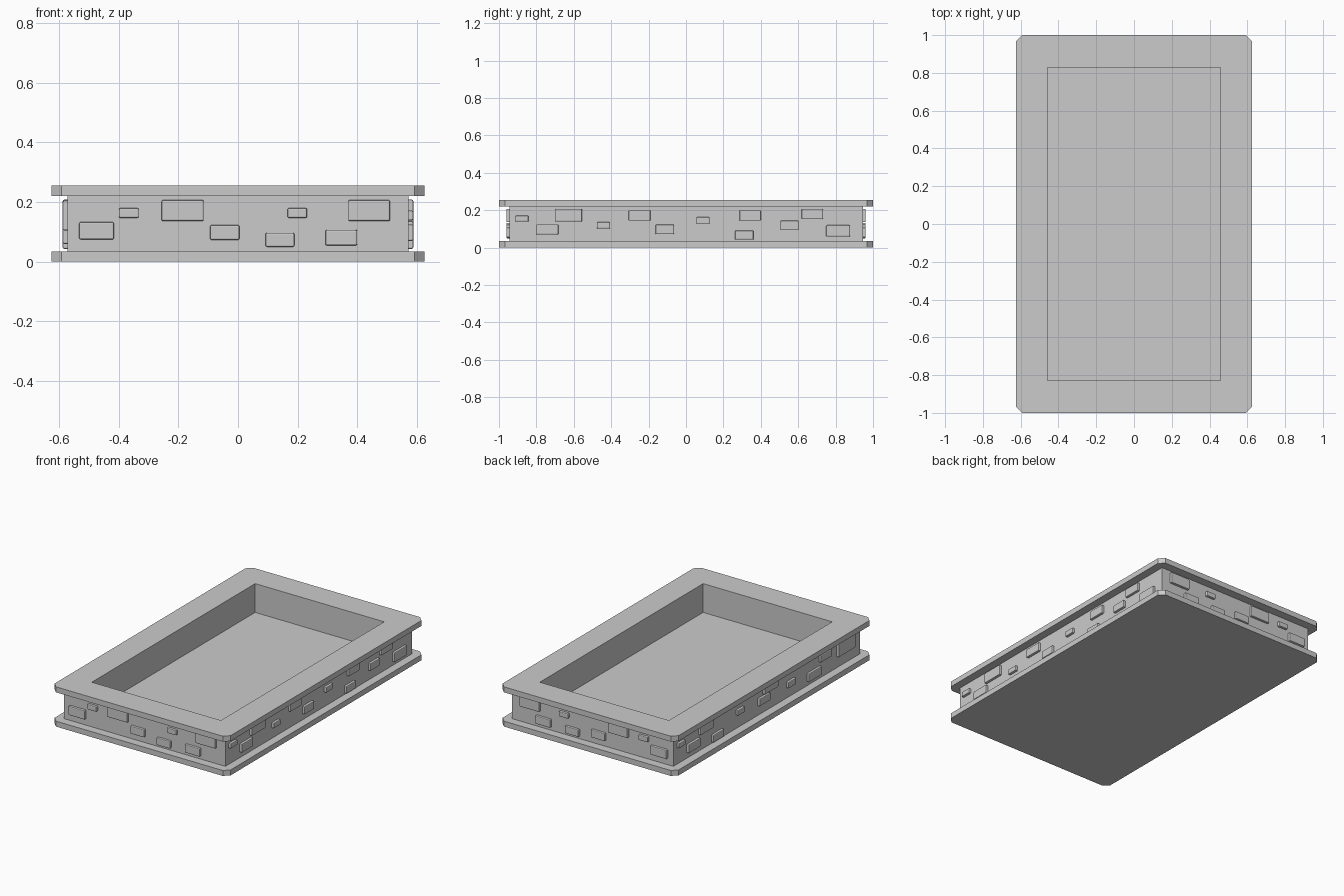
import bpy, bmesh

if "Cube" in bpy.data.objects:
    bpy.data.objects.remove(bpy.data.objects["Cube"])

HX, HY = 0.625, 1.0       # slab half sizes
BX, BY = 0.572, 0.945     # wall half sizes
IX, IY = 0.458, 0.828     # basin opening half sizes


def rect(x, y):
    return [(-x, -y), (x, -y), (x, y), (-x, y)]


def clipped(x, y, c=0.033):
    return [(-x + c, -y), (x - c, -y), (x, -y + c), (x, y - c),
            (x - c, y), (-x + c, y), (-x, y - c), (-x, -y + c)]


def finish(bm, name):
    bmesh.ops.recalc_face_normals(bm, faces=bm.faces)
    mesh = bpy.data.meshes.new(name)
    bm.to_mesh(mesh)
    bm.free()
    ob = bpy.data.objects.new(name, mesh)
    bpy.context.collection.objects.link(ob)
    return ob


def prism(name, loops, z0, z1):
    """Extrude a flat outline, with optional hole, from z0 to z1."""
    bm = bmesh.new()
    edges = []
    for loop in loops:
        vs = [bm.verts.new((x, y, z0)) for x, y in loop]
        edges += [bm.edges.new((vs[i - 1], vs[i])) for i in range(len(vs))]
    if len(loops) == 1:
        bm.faces.new(vs)
    else:
        bmesh.ops.triangle_fill(bm, edges=edges, use_beauty=True)
    ext = bmesh.ops.extrude_face_region(bm, geom=bm.faces[:], use_keep_orig=True)
    top = [v for v in ext["geom"] if isinstance(v, bmesh.types.BMVert)]
    bmesh.ops.translate(bm, verts=top, vec=(0, 0, z1 - z0))
    return finish(bm, name)


def bricks(name, rows, axis, side):
    """Raised bricks on one wall: rows of (start, end, bottom, top)."""
    wall = (BX, BY)[axis]
    d0, d1 = wall - 0.02, wall + 0.016
    bm = bmesh.new()
    for a, b, z0, z1 in rows:
        mid, size = [0, 0, (z0 + z1) / 2], [0, 0, z1 - z0]
        mid[axis], size[axis] = side * (d0 + d1) / 2, d1 - d0
        mid[1 - axis], size[1 - axis] = (a + b) / 2, b - a
        vs = bmesh.ops.create_cube(bm, size=1)["verts"]
        bmesh.ops.scale(bm, verts=vs, vec=size)
        bmesh.ops.translate(bm, verts=vs, vec=mid)
    ob = finish(bm, name)
    bev = ob.modifiers.new("soft_edges", "BEVEL")
    bev.width, bev.segments = 0.005, 2


# Base slab, walls, basin floor and top rim
prism("base_slab", [clipped(HX, HY)], 0, 0.035)
prism("walls", [rect(BX, BY), rect(IX, IY)], 0.035, 0.22)
prism("basin_floor", [rect(IX, IY)], 0.035, 0.07)
prism("top_rim", [clipped(HX, HY), rect(IX, IY)], 0.22, 0.255)

# Bricks on the short walls (same layout front and back)
short_rows = [
    (-.533, -.416, .075, .133), (-.40, -.333, .147, .18),
    (-.256, -.115, .136, .207), (-.094, .005, .073, .123),
    (.092, .189, .05, .097), (.166, .232, .147, .18),
    (.293, .40, .055, .107), (.37, .51, .136, .207)]
bricks("front_bricks", short_rows, 1, -1)
bricks("back_bricks", short_rows, 1, 1)

# Bricks on the long walls
right_rows = [
    (-.912, -.842, .139, .171), (-.80, -.682, .07, .125),
    (-.698, -.556, .139, .208), (-.476, -.406, .102, .136),
    (-.307, -.19, .144, .20), (-.163, -.064, .072, .123),
    (.056, .126, .128, .163), (.262, .361, .043, .091),
    (.286, .40, .144, .20), (.505, .602, .096, .144),
    (.618, .733, .152, .208), (.749, .877, .059, .12)]
bricks("right_bricks", right_rows, 0, 1)
left_rows = [
    (.84, .91, .139, .171), (.69, .81, .07, .125),
    (.556, .69, .139, .208), (.45, .56, .043, .091),
    (.24, .31, .12, .155), (-.02, .09, .096, .144),
    (-.10, .04, .152, .205), (-.28, -.20, .10, .14),
    (-.54, -.41, .06, .115), (-.64, -.53, .14, .19),
    (-.88, -.71, .105, .205)]
bricks("left_bricks", left_rows, 0, -1)
